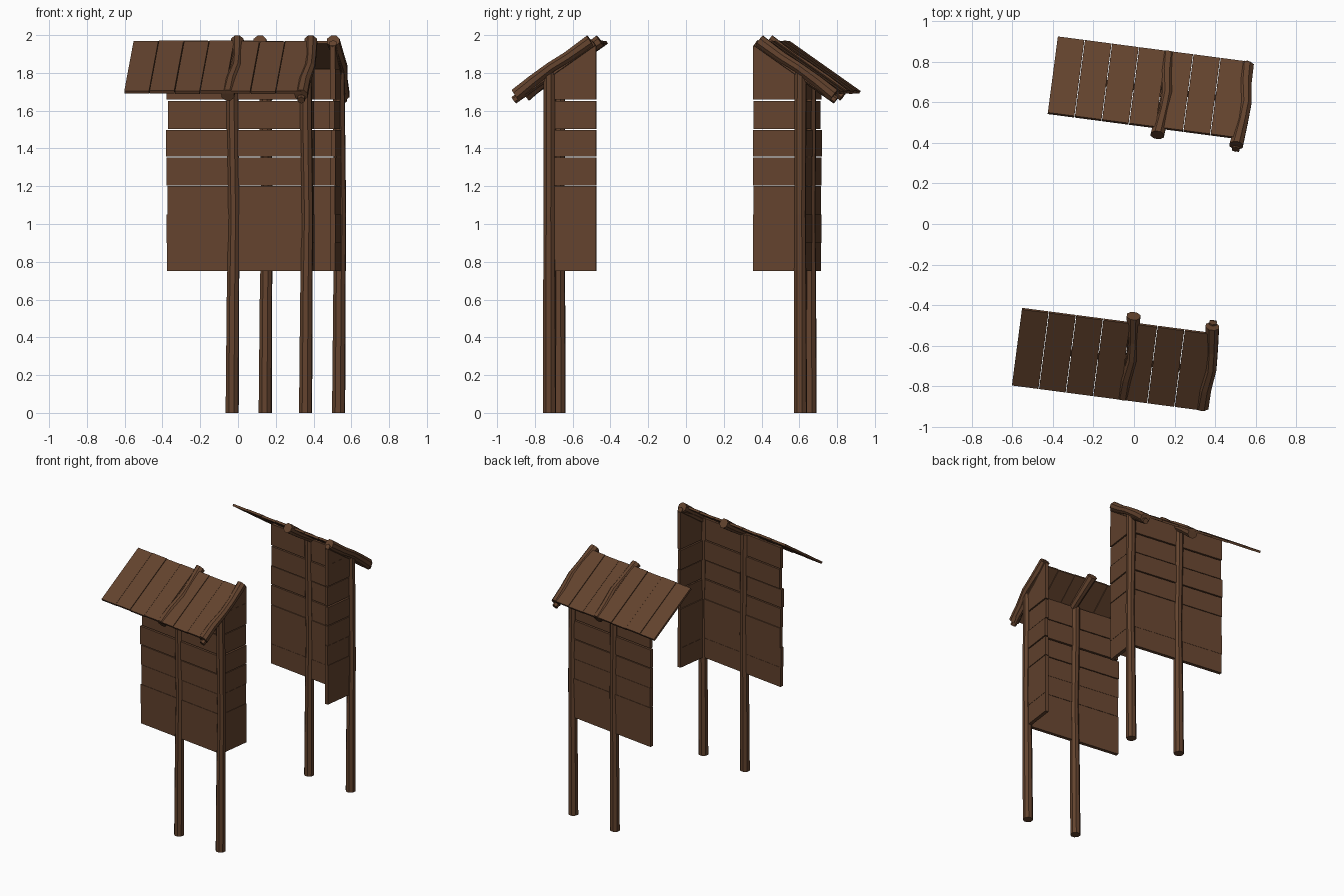
import bpy, bmesh, math
from mathutils import Vector, Matrix

if "Cube" in bpy.data.objects:
    bpy.data.objects.remove(bpy.data.objects["Cube"])

YAW = Matrix.Rotation(math.radians(-7.5), 4, 'Z')
wood = bpy.data.materials.new("brown_wood")
wood.diffuse_color = (0.125, 0.056, 0.027, 1)
wood.use_nodes = True
wood.node_tree.nodes["Principled BSDF"].inputs["Base Color"].default_value = wood.diffuse_color


def finish(bm, name):
    bmesh.ops.recalc_face_normals(bm, faces=bm.faces)
    bm.transform(YAW)
    me = bpy.data.meshes.new(name)
    bm.to_mesh(me)
    bm.free()
    me.materials.append(wood)
    ob = bpy.data.objects.new(name, me)
    bpy.context.collection.objects.link(ob)


def prism(name, profile, offset):
    """Extrude a flat polygon by an offset vector."""
    bm = bmesh.new()
    face = bm.faces.new([bm.verts.new(p) for p in profile])
    ext = bmesh.ops.extrude_face_region(bm, geom=[face])
    moved = [e for e in ext['geom'] if isinstance(e, bmesh.types.BMVert)]
    bmesh.ops.translate(bm, verts=moved, vec=offset)
    finish(bm, name)


def log(name, path, radii, ax1, ax2, sides=8):
    """Low-poly log: polygon rings along a slightly crooked path."""
    bm = bmesh.new()
    rings = []
    for p, r in zip(path, radii):
        ring = []
        for i in range(sides):
            a = 2 * math.pi * (i + 0.5) / sides
            ring.append(bm.verts.new(Vector(p) + r * (math.cos(a) * ax1 + math.sin(a) * ax2)))
        rings.append(ring)
    for a, b in zip(rings, rings[1:]):
        for i in range(sides):
            j = (i + 1) % sides
            bm.faces.new((a[i], a[j], b[j], b[i]))
    bm.faces.new(rings[0])
    bm.faces.new(rings[-1])
    finish(bm, name)


X, Y, Z = Vector((1, 0, 0)), Vector((0, 1, 0)), Vector((0, 0, 1))
POSTS = (0.057, 0.449)
SLOPE = 0.70
WALL_V, T = 0.67, 0.026


def roof_z(v):
    return 1.965 - SLOPE * (v - 0.48)


# plank rows: bottom, top, sideways jitter
ROWS = [(0.75, 0.9, 0), (0.9, 1.05, 0.003), (1.05, 1.2, -0.002), (1.203, 1.351, 0.002),
        (1.358, 1.497, 0.006), (1.504, 1.651, -0.004), (1.658, 1.82, 0.002)]

for s, half in ((-1, "front"), (1, "back")):
    # posts and rafters
    for k, u in enumerate(POSTS):
        v = s * WALL_V
        log(f"{half}_post_{k}",
            [(u, v, 0), (u + 0.004, v, 0.6), (u + 0.01, v, 1.05), (u + 0.003, v, 1.5), (u, v, 1.82)],
            (0.036, 0.034, 0.031, 0.033, 0.033), X, Y)
        along = Vector((0, -s, SLOPE)).normalized()
        up = X.cross(along)
        log(f"{half}_rafter_{k}",
            [(u, s * 0.85, 1.682), (u + 0.004, s * 0.76, 1.755), (u + 0.02, s * 0.66, 1.83),
             (u + 0.014, s * 0.57, 1.885), (u, s * 0.45, 1.97)],
            (0.037, 0.034, 0.03, 0.031, 0.036), X, up)
    # thin gable rafter under the end rafter
    log(f"{half}_gable_rafter",
        [(0.45, s * 0.86, 1.655), (0.45, s * 0.43, 1.956)], (0.021, 0.021), X, up, 6)

    # long wall planks
    for i, (z0, z1, j) in enumerate(ROWS):
        a, b = -0.289 - j, 0.455 + j
        y = s * WALL_V - T / 2 + s * j * 0.6
        prism(f"{half}_wall_plank_{i}",
              [(a, y, z0), (b, y, z0), (b, y, z1), (a, y, z1)], Y * T)

    # side wall planks, cut to the roof slope at the top
    for i, (z0, z1, j) in enumerate(ROWS + [(1.82, 1.99, 0)]):
        inner, x = 0.42, 0.45 - T / 2 + j * 0.6
        outer = min(WALL_V, 0.48 + (1.955 - z0) / SLOPE)
        pts = [(inner, z0), (outer, z0)]
        if roof_z(outer) - 0.01 >= z1:
            pts += [(outer, z1), (inner, z1)]
        else:
            zt = min(z1, 1.945)
            if roof_z(outer) - 0.01 > z0 + 0.002:
                pts.append((outer, roof_z(outer) - 0.01))
            pts += [(0.48 + (1.955 - zt) / SLOPE, zt), (inner, zt)]
        prism(f"{half}_side_plank_{i}", [(x, s * p, z) for p, z in pts], X * T)

    # roof boards
    w = 0.135
    for i in range(7):
        a = -0.493 + i * w
        b = a + w - 0.003
        lift = (0, 0.002, -0.001, 0.002, 0, -0.002, 0.001)[i]
        lo, hi = roof_z(0.86) - 0.009 + lift, roof_z(0.482) - 0.009 + lift
        prism(f"{half}_roof_board_{i}",
              [(a, s * 0.86, lo), (b, s * 0.86, lo), (b, s * 0.482, hi), (a, s * 0.482, hi)],
              Vector((0, s * 0.008, 0.014)))
